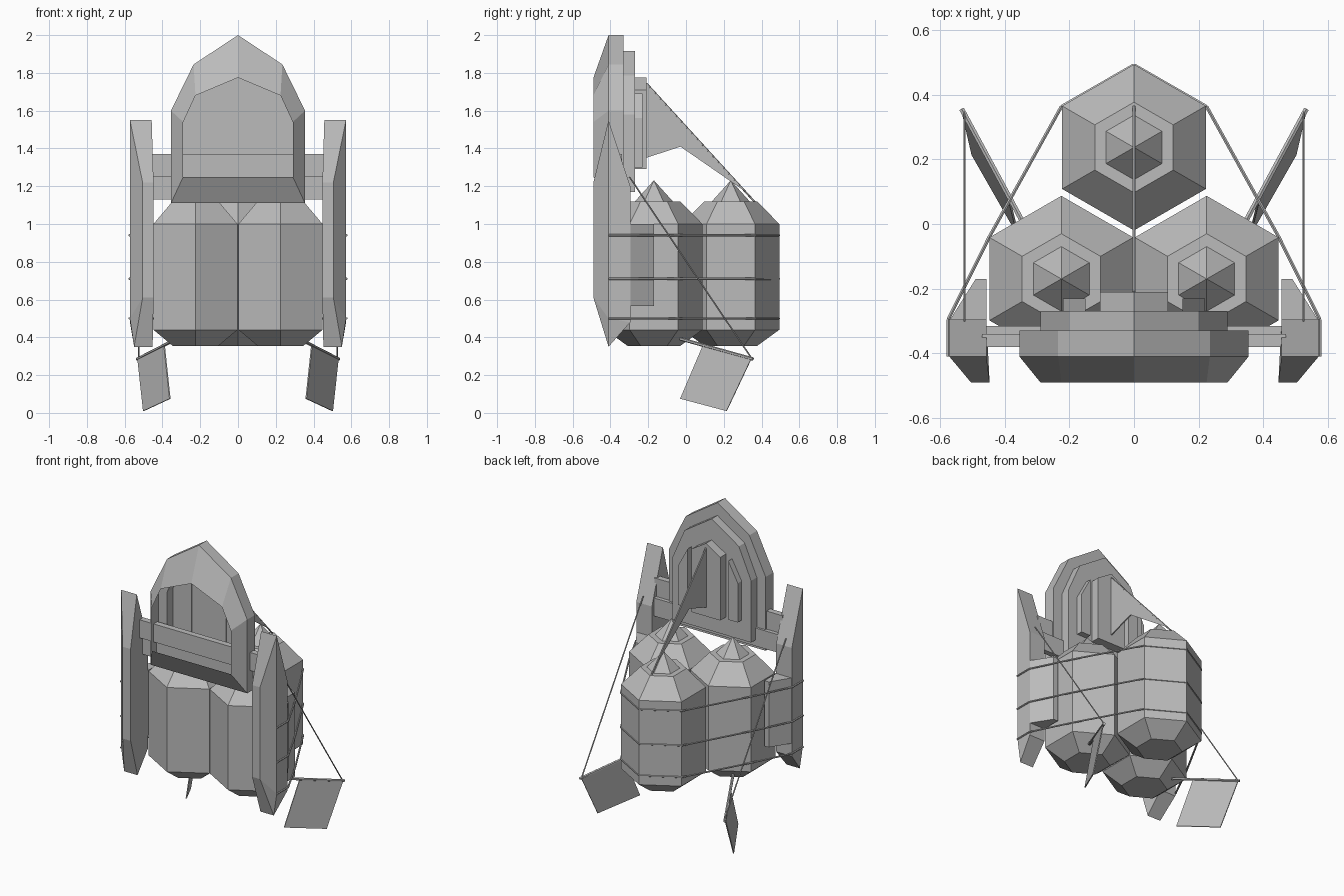
import bpy, bmesh, math
from mathutils import Vector

if "Cube" in bpy.data.objects:
    bpy.data.objects.remove(bpy.data.objects["Cube"], do_unlink=True)

grey = bpy.data.materials.new("plain_grey")
grey.use_nodes = True
COLOR = (0.5, 0.5, 0.5, 1)
grey.diffuse_color = COLOR
grey.node_tree.nodes["Principled BSDF"].inputs["Base Color"].default_value = COLOR


def finish(name, bm):
    bmesh.ops.recalc_face_normals(bm, faces=bm.faces)
    mesh = bpy.data.meshes.new(name)
    bm.to_mesh(mesh)
    bm.free()
    mesh.materials.append(grey)
    obj = bpy.data.objects.new(name, mesh)
    bpy.context.collection.objects.link(obj)
    return obj


def loft(name, rings, cap_start=True, cap_end=True):
    bm = bmesh.new()
    loops = [[bm.verts.new(p) for p in ring] for ring in rings]
    for a, b in zip(loops, loops[1:]):
        for i in range(len(a)):
            j = (i + 1) % len(a)
            bm.faces.new((a[i], a[j], b[j], b[i]))
    if cap_start:
        bm.faces.new(loops[0])
    if cap_end:
        bm.faces.new(loops[-1])
    return finish(name, bm)


def hull(name, points):
    bm = bmesh.new()
    for p in points:
        bm.verts.new(p)
    bmesh.ops.convex_hull(bm, input=bm.verts)
    bmesh.ops.dissolve_limit(bm, angle_limit=0.02, verts=bm.verts, edges=bm.edges)
    return finish(name, bm)


def rods(name, path, radius):
    bm = bmesh.new()
    for a, b in zip(path, path[1:]):
        a, b = Vector(a), Vector(b)
        made = bmesh.ops.create_cone(bm, cap_ends=True, segments=6, radius1=radius,
                                     radius2=radius, depth=(b - a).length)
        turn = (b - a).to_track_quat("Z", "Y")
        for v in made["verts"]:
            v.co = turn @ v.co + (a + b) / 2
    return finish(name, bm)


def box(name, xs, ys, zs):
    return hull(name, [(x, y, z) for x in xs for y in ys for z in zs])


def hexagon(x, y, z, r):
    angles = [math.pi / 6 + i * math.pi / 3 for i in range(6)]
    return [(x + r * math.cos(a), y + r * math.sin(a), z) for a in angles]


def arch(half, y):
    # half profile runs from the peak down the left side
    left = [(x, y, z) for x, z in half]
    return left + [(-x, y, z) for x, y, z in reversed(left[1:])]


# Three hexagonal tanks with pointed caps
TANKS = {"rear": (0, 0.237), "left": (0.225, -0.17), "right": (-0.225, -0.17)}
TANK_PROFILE = [(0.14, 0.355), (0.257, 0.44), (0.257, 1.0), (0.14, 1.12)]
for side, (x, y) in TANKS.items():
    loft(side + "_tank", [hexagon(x, y, z, r) for r, z in TANK_PROFILE])
    loft(side + "_tank_cap", [hexagon(x, y, 1.12, 0.1), hexagon(x, y, 1.23, 0.001)])

# Open-fronted hood with a stepped back
mouth = [(0, 1.775), (0.225, 1.68), (0.29, 1.54), (0.29, 1.25)]
outer = [(0, 2.0), (0.235, 1.845), (0.355, 1.6), (0.355, 1.11)]
step = [(0, 1.915), (0.2, 1.785), (0.29, 1.58), (0.29, 1.17)]
loft("hood", [arch(mouth, -0.49), arch(outer, -0.41), arch(outer, -0.33),
              arch(step, -0.33), arch(step, -0.27)], cap_start=False)

# Raised slats on the hood's back
center = [(0, 1.775), (0.105, 1.71), (0.105, 1.29)]
loft("center_slat", [arch(center, y) for y in (-0.275, -0.21)])
for name, s in (("left", 1), ("right", -1)):
    slat = [(0.15, 1.69), (0.22, 1.56), (0.22, 1.3), (0.15, 1.3)]
    loft(name + "_slat", [[(s * x, y, z) for x, z in slat] for y in (-0.275, -0.23)])

# Crossbeams between the side rails
box("upper_crossbeam", (-0.47, 0.47), (-0.38, -0.34), (1.25, 1.37))
box("lower_crossbeam", (-0.47, 0.47), (-0.35, -0.315), (1.13, 1.25))

# Triangular sail and its stay behind the hood
sail = [(-0.21, 1.745), (0.31, 1.175), (-0.03, 1.41), (-0.21, 1.35)]
loft("sail", [[(x, y, z) for y, z in sail] for x in (-0.004, 0.004)])
rods("sail_stay", [(0, -0.21, 1.745), (0, 0.475, 0.995)], 0.005)

for name, s in (("left", 1), ("right", -1)):
    # Faceted side rail
    pts = [(s * x, -0.49, z) for x in (0.447, 0.505) for z in (0.61, 1.22)]
    pts += [(s * x, -0.41, 1.55) for x in (0.457, 0.572)]
    pts += [(s * x, -0.41, 0.35) for x in (0.452, 0.55)]
    pts += [(s * 0.572, -0.41, 0.5)]
    pts += [(s * x, -0.295, z) for x in (0.457, 0.572) for z in (0.48, 1.2)]
    hull(name + "_rail", pts)

    # Wedge panel behind the rail
    wedge = [(0.457, -0.3), (0.572, -0.3), (0.49, -0.17), (0.457, -0.17)]
    loft(name + "_rail_wedge", [[(s * x, y, z) for x, y in wedge] for z in (0.565, 1.0)])

    # Hanging fin with its boom and stay
    fin = [(0.39, 0.09, 0.357), (0.53, 0.345, 0.285), (0.5, 0.215, 0.01), (0.36, -0.03, 0.075)]
    loft(name + "_fin", [[(s * (x + d), y - d / 2, z) for x, y, z in fin]
                         for d in (-0.003, 0.003)])
    rods(name + "_fin_boom", [(s * 0.325, -0.03, 0.392), (s * 0.533, 0.355, 0.285)], 0.009)
    rods(name + "_fin_stay", [(s * 0.525, 0.35, 0.285), (s * 0.525, -0.3, 1.25)], 0.004)

# Bands wrapped around tanks and rails
half_band = [(0, 0.492), (0.225, 0.363), (0.448, -0.04), (0.575, -0.295), (0.575, -0.41)]
for name, z in (("lower", 0.5), ("middle", 0.71), ("upper", 0.94)):
    path = [(-x, y, z) for x, y in reversed(half_band[1:])] + [(x, y, z) for x, y in half_band]
    rods(name + "_band", path, 0.006)
